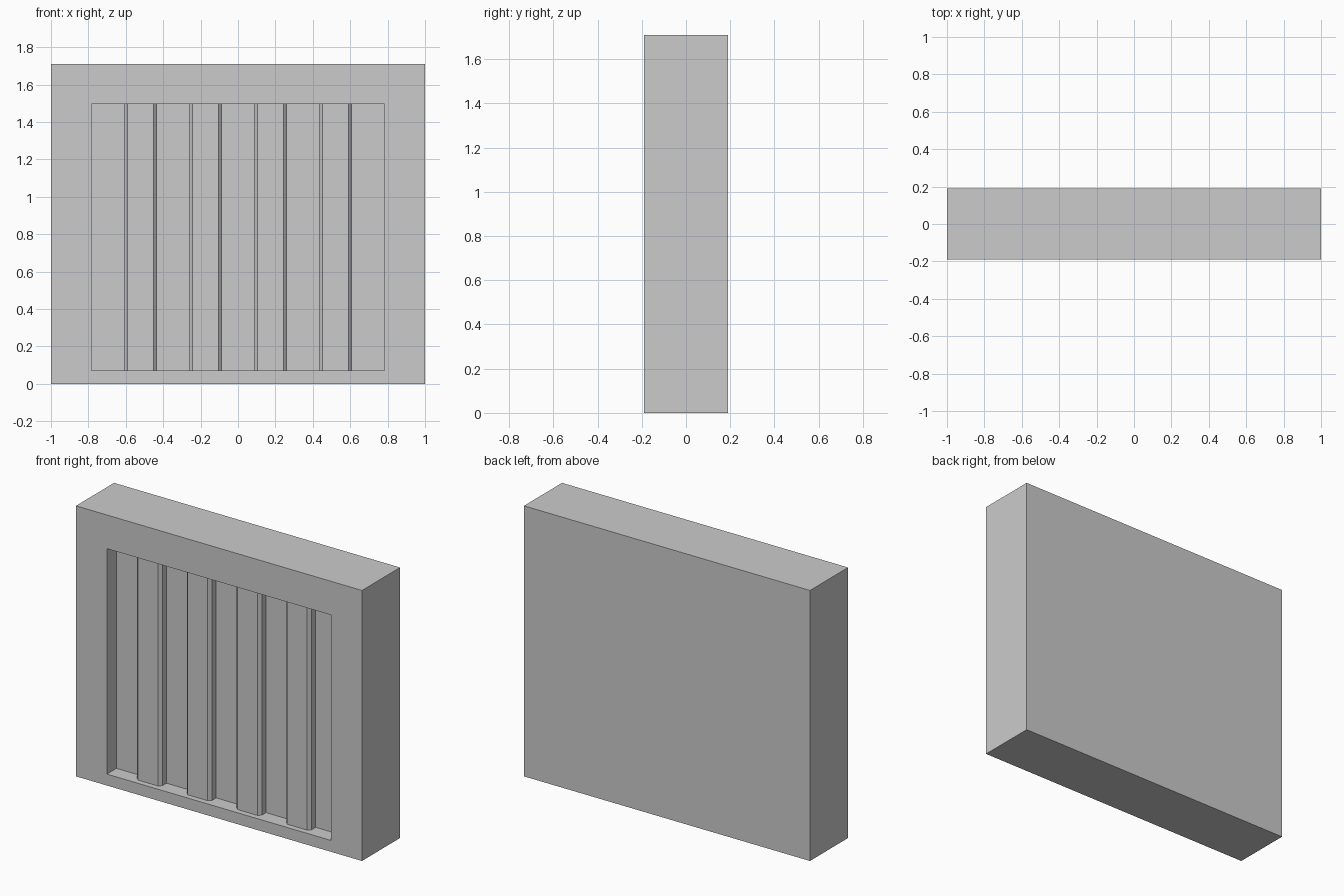
import bpy, bmesh

if "Cube" in bpy.data.objects:
    bpy.data.objects.remove(bpy.data.objects["Cube"])

W, D, H = 2.0, 0.38, 1.71            # outer block
RX, RZ0, RZ1 = 0.784, 0.072, 1.497   # recess opening
FRONT, BACK = -D / 2, -0.095         # front plane and recess floor plane


def add_object(name, bm):
    bmesh.ops.recalc_face_normals(bm, faces=bm.faces)
    mesh = bpy.data.meshes.new(name)
    bm.to_mesh(mesh)
    bm.free()
    obj = bpy.data.objects.new(name, mesh)
    bpy.context.collection.objects.link(obj)
    return obj


def rib(name, x, half=0.088, chamfer=0.018, depth=0.059):
    """Vertical rib with chamfered front edges, extruded up the recess."""
    front = BACK - depth
    profile = [(-half, BACK), (-half, front + chamfer), (-half + chamfer, front),
               (half - chamfer, front), (half, front + chamfer), (half, BACK)]
    bm = bmesh.new()
    face = bm.faces.new([bm.verts.new((x + px, py, RZ0)) for px, py in profile])
    top = bmesh.ops.extrude_face_region(bm, geom=[face], use_keep_orig=True)["geom"]
    bmesh.ops.translate(bm, vec=(0, 0, RZ1 - RZ0),
                        verts=[v for v in top if isinstance(v, bmesh.types.BMVert)])
    return add_object(name, bm)


# Outer block with a rectangular recess sunk into the front face
bm = bmesh.new()
bmesh.ops.create_cube(bm, size=1)
for v in bm.verts:
    v.co = (v.co.x * W, v.co.y * D, (v.co.z + 0.5) * H)
bm.normal_update()
face = min(bm.faces, key=lambda f: f.calc_center_median().y)
for y in (FRONT, BACK):
    bmesh.ops.inset_individual(bm, faces=[face], thickness=0.01)
    for v in face.verts:
        v.co = (RX if v.co.x > 0 else -RX, y, RZ1 if v.co.z > H / 2 else RZ0)
add_object("recessed_frame", bm)

# Four evenly spaced ribs inside the recess
for i in range(4):
    rib(f"panel_rib_{i + 1}", (i - 1.5) * 0.348)
